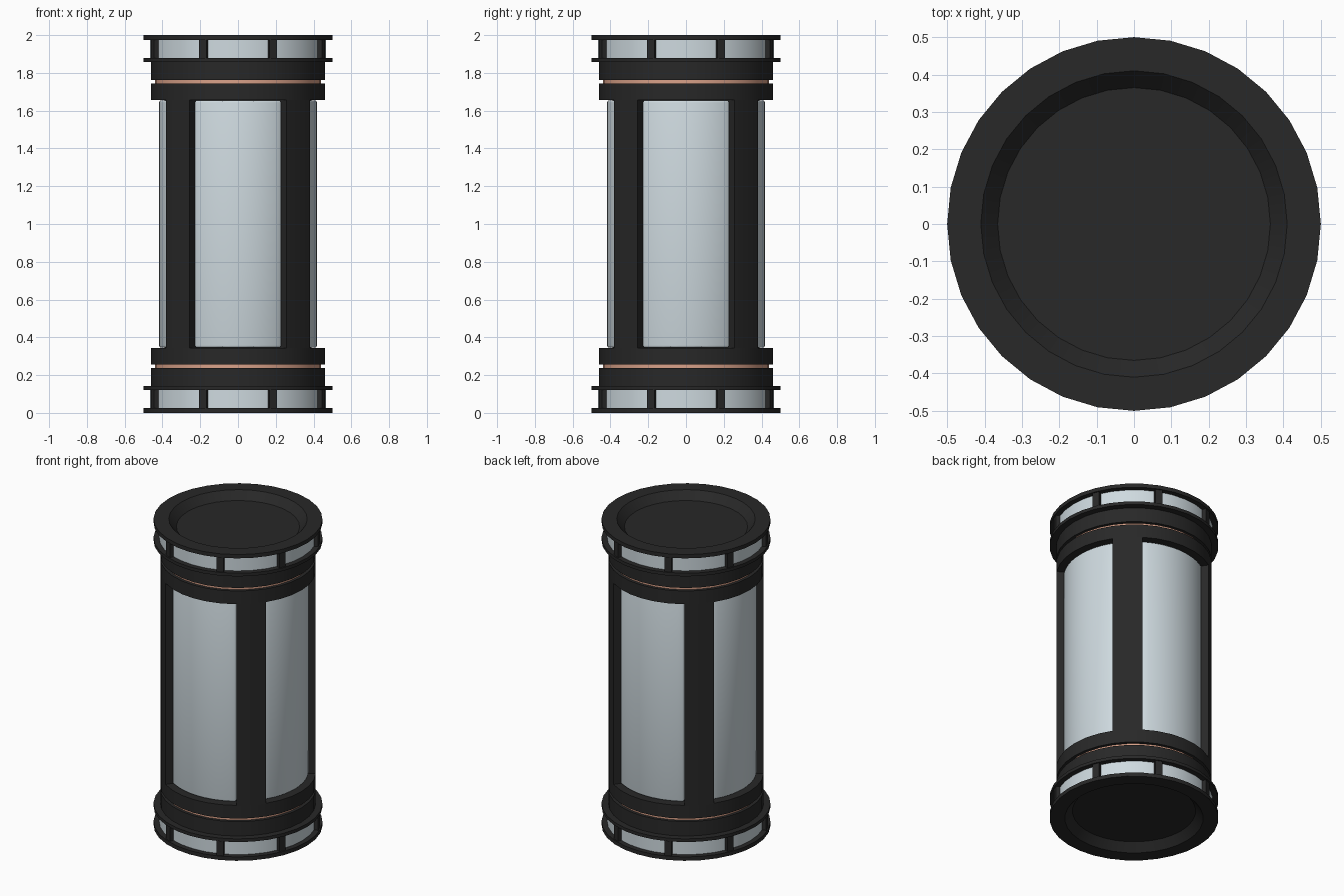
import bpy, bmesh, math

if "Cube" in bpy.data.objects:
    bpy.data.objects.remove(bpy.data.objects["Cube"])

SIDES = 32


def material(name, rgb):
    m = bpy.data.materials.new(name)
    m.diffuse_color = (*rgb, 1)
    m.use_nodes = True
    m.node_tree.nodes["Principled BSDF"].inputs["Base Color"].default_value = m.diffuse_color
    return m


DARK = material("dark_metal", (0.021, 0.021, 0.021))
GLASS = material("pale_glass", (0.62, 0.70, 0.74))
COPPER = material("copper", (0.70, 0.36, 0.25))


def finish(name, bm, mat, bevel=0):
    bmesh.ops.recalc_face_normals(bm, faces=bm.faces)
    me = bpy.data.meshes.new(name)
    bm.to_mesh(me)
    bm.free()
    me.materials.append(mat)
    ob = bpy.data.objects.new(name, me)
    bpy.context.collection.objects.link(ob)
    bpy.ops.object.select_all(action='DESELECT')
    ob.select_set(True)
    bpy.context.view_layer.objects.active = ob
    if bevel:
        mod = ob.modifiers.new("bevel", 'BEVEL')
        mod.width, mod.segments = bevel, 3
        mod.limit_method, mod.angle_limit = 'ANGLE', math.radians(40)
        bpy.ops.object.modifier_apply(modifier=mod.name)
    bpy.ops.object.shade_smooth_by_angle(angle=math.radians(30))
    return ob


def lathe(name, profile, mat, hollow=False):
    """Turn a profile of (radius, z) points; cap the ends, or close it as a hollow ring."""
    bm = bmesh.new()
    rings = []
    for r, z in profile:
        rings.append([bm.verts.new((r * math.cos(a), r * math.sin(a), z))
                      for a in (math.tau * i / SIDES for i in range(SIDES))])
    nxt = rings[1:] + rings[:1] if hollow else rings[1:]
    for p, q in zip(rings, nxt):
        for i in range(SIDES):
            j = (i + 1) % SIDES
            bm.faces.new((p[i], p[j], q[j], q[i]))
    if not hollow:
        bm.faces.new(rings[0])
        bm.faces.new(rings[-1])
    return finish(name, bm, mat)


def arc_block(name, r0, r1, mid, half, z0, z1, steps, mat, bevel=0):
    """Curved block between two radii, centred on angle mid (degrees)."""
    bm = bmesh.new()
    rows = []
    for i in range(steps + 1):
        a = math.radians(mid - half + 2 * half * i / steps)
        rows.append([bm.verts.new((r * math.cos(a), r * math.sin(a), z))
                     for r, z in ((r0, z0), (r1, z0), (r1, z1), (r0, z1))])
    for p, q in zip(rows, rows[1:]):
        for i in range(4):
            j = (i + 1) % 4
            bm.faces.new((p[i], p[j], q[j], q[i]))
    bm.faces.new(rows[0])
    bm.faces.new(rows[-1])
    return finish(name, bm, mat, bevel)


def rib(name, angle, z0, z1):
    """Small straight upright in front of the ring of glass."""
    bm = bmesh.new()
    a = math.radians(angle)
    c, s = math.cos(a), math.sin(a)
    bmesh.ops.create_cube(bm, size=1)
    for v in bm.verts:
        r, t = 0.461 + v.co.x * 0.06, v.co.y * 0.043
        v.co = (r * c - t * s, r * s + t * c, z0 + (v.co.z + 0.5) * (z1 - z0))
    return finish(name, bm, DARK)


# End caps, glass rings, ribs and copper rings, mirrored top and bottom
CAP = [(0.365, 0.05), (0.41, 0), (0.5, 0), (0.5, 0.025), (0.44, 0.025),
       (0.44, 0.122), (0.5, 0.122), (0.5, 0.143), (0.46, 0.143), (0.46, 0.237)]
for end in ("bottom", "top"):
    def fz(z):
        return z if end == "bottom" else 2 - z
    lathe(end + "_cap", [(r, fz(z)) for r, z in CAP], DARK)
    lathe(end + "_glass_ring", [(0.442, fz(0.023)), (0.467, fz(0.023)),
                                (0.467, fz(0.124)), (0.442, fz(0.124))], GLASS, True)
    lathe(end + "_copper_ring", [(0.40, fz(0.232)), (0.44, fz(0.232)),
                                 (0.44, fz(0.262)), (0.40, fz(0.262))], COPPER, True)
    lathe(end + "_body_band", [(0.46, fz(0.257)), (0.46, fz(0.343))], DARK)
    for k in range(8):
        rib(f"{end}_rib_{k}", 22.5 + 45 * k, *sorted((fz(0.02), fz(0.127))))

# Body core, four pillars and four curved windows
lathe("core", [(0.39, 0.22), (0.39, 1.78)], DARK)
for k in range(4):
    arc_block(f"pillar_{k}", 0.38, 0.46, 45 + 90 * k, 11.25, 0.34, 1.66, 2, DARK)
    arc_block(f"window_{k}", 0.385, 0.418, 90 * k, 33.7, 0.345, 1.655, 12, GLASS, 0.012)
